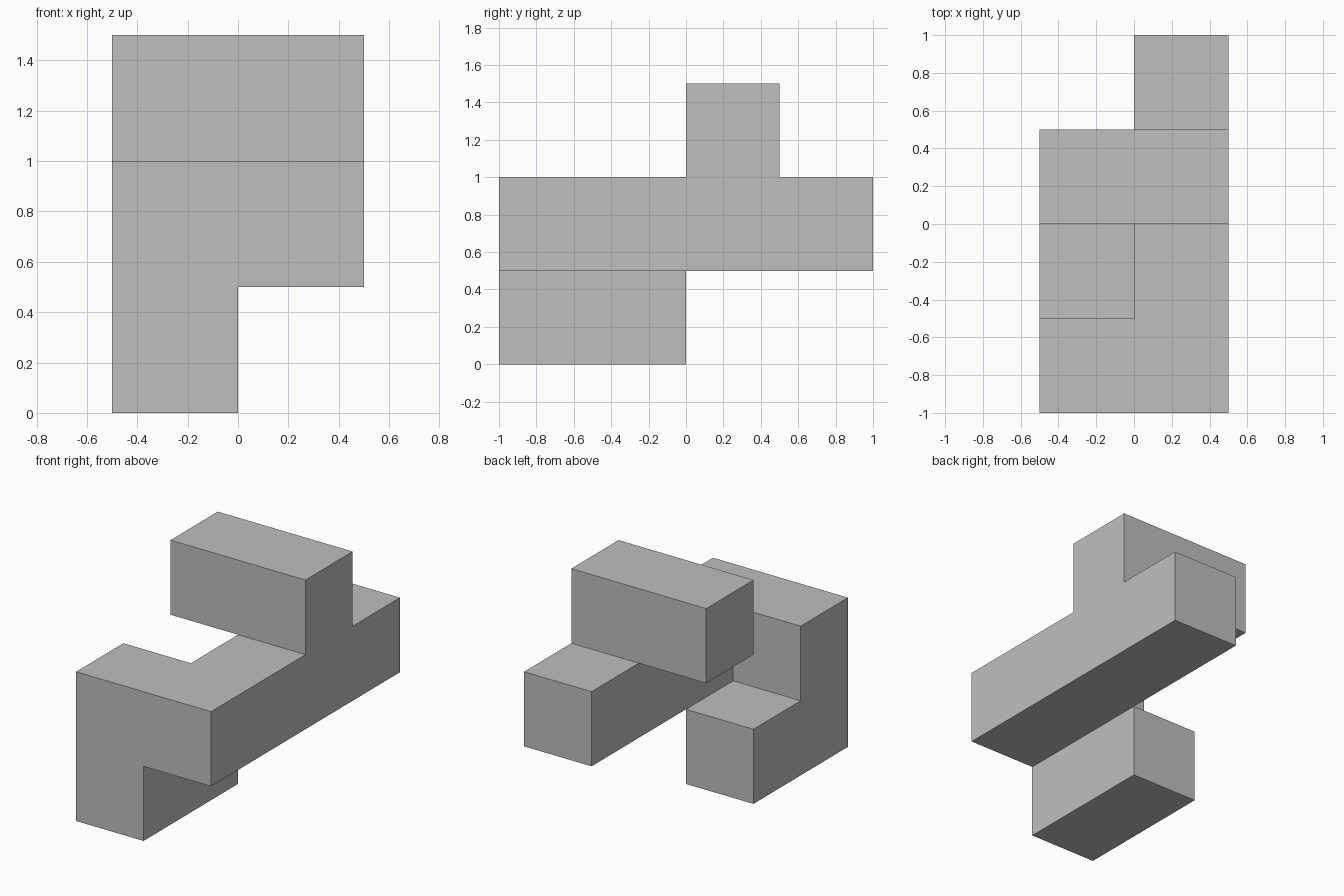
import bpy
import bmesh
from mathutils import Matrix, Vector

cube = bpy.data.objects.get("Cube")
if cube:
    bpy.data.objects.remove(cube, do_unlink=True)

# Plain grey material
grey = bpy.data.materials.new("plain grey")
grey.use_nodes = True
colour = (0.52, 0.52, 0.52, 1)
grey.diffuse_color = colour
grey.node_tree.nodes["Principled BSDF"].inputs["Base Color"].default_value = colour

UNIT = 0.5
ORIGIN = Vector((-0.5, -1, 0))

# Bars as grid cells: column, row from the front, layer
foot = [(0, y, 0) for y in range(2)]
front_arm = [(0, 0, 1)]
long_bar = [(1, y, 1) for y in range(4)]
top_bar = [(x, 2, 2) for x in range(2)]

# Stack the unit blocks
bm = bmesh.new()
for cell in foot + front_arm + long_bar + top_bar:
    centre = ORIGIN + (Vector(cell) + Vector((0.5, 0.5, 0.5))) * UNIT
    bmesh.ops.create_cube(bm, size=UNIT, matrix=Matrix.Translation(centre))

# Remove the faces where blocks touch
by_place = {}
for face in bm.faces:
    place = tuple(round(c, 3) for c in face.calc_center_median())
    by_place.setdefault(place, []).append(face)
inner = [f for group in by_place.values() if len(group) > 1 for f in group]
bmesh.ops.delete(bm, geom=inner, context="FACES")

# Weld the shell and merge its flat regions
bmesh.ops.remove_doubles(bm, verts=bm.verts, dist=0.001)
bmesh.ops.dissolve_limit(bm, angle_limit=0.01, verts=bm.verts, edges=bm.edges)

mesh = bpy.data.meshes.new("block_piece")
bm.to_mesh(mesh)
bm.free()
mesh.materials.append(grey)
piece = bpy.data.objects.new("block_piece", mesh)
bpy.context.collection.objects.link(piece)
